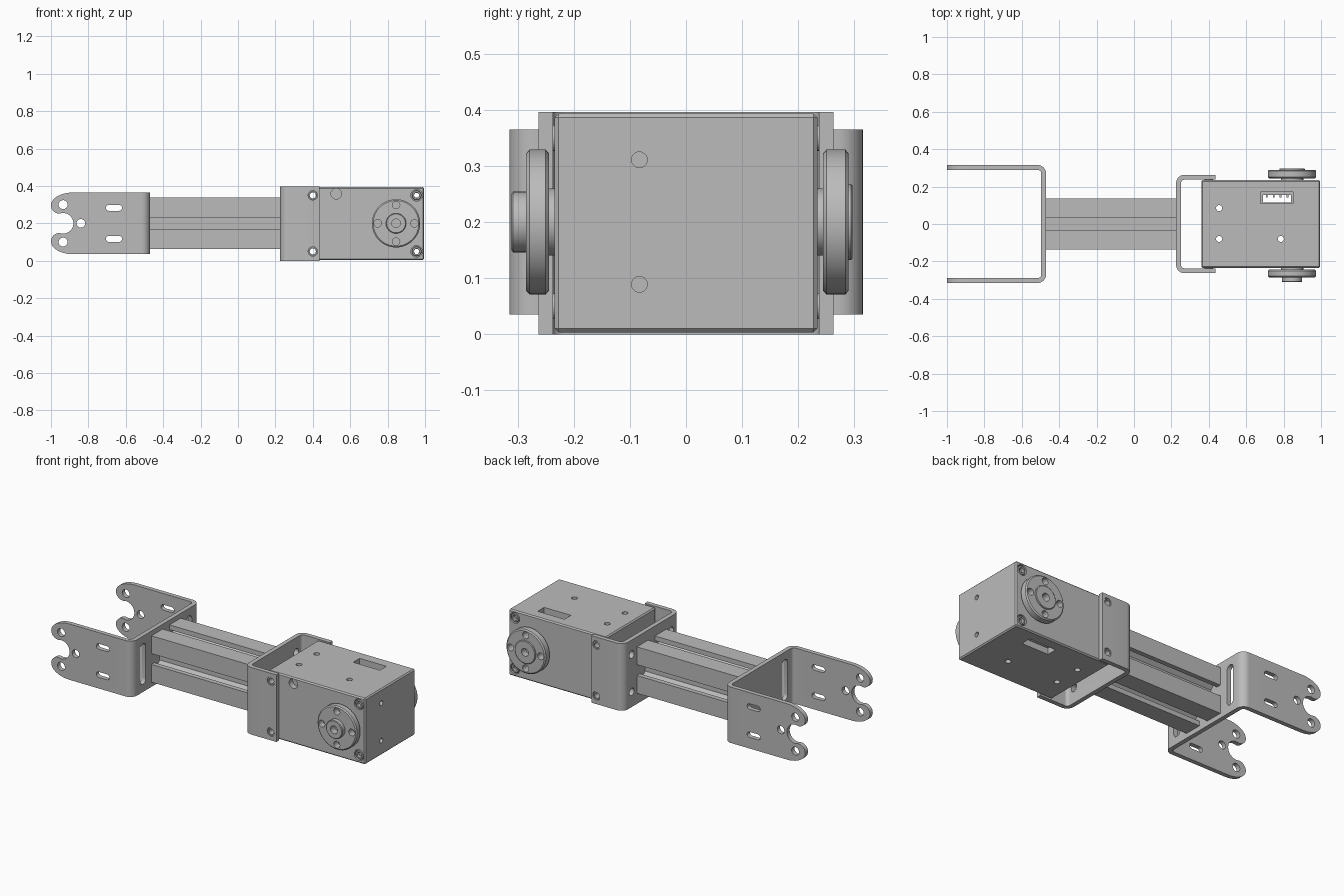
import bpy, bmesh
from math import sin, cos, pi, radians
from mathutils import Matrix, Vector

if "Cube" in bpy.data.objects:
    bpy.data.objects.remove(bpy.data.objects["Cube"], do_unlink=True)

grey = bpy.data.materials.new("plain grey")
grey.use_nodes = True
grey.diffuse_color = (0.5, 0.5, 0.5, 1)
grey.node_tree.nodes["Principled BSDF"].inputs["Base Color"].default_value = (0.5, 0.5, 0.5, 1)

MID = 0.2      # height of the centre line
AXIS = 0.845   # x of the output shaft


def finish(name, bm):
    bmesh.ops.recalc_face_normals(bm, faces=bm.faces[:])
    mesh = bpy.data.meshes.new(name)
    bm.to_mesh(mesh)
    bm.free()
    mesh.materials.append(grey)
    obj = bpy.data.objects.new(name, mesh)
    bpy.context.collection.objects.link(obj)
    return obj


def prism(name, pts, axis, lo, hi):
    """Extrude a 2D outline along x, y or z."""
    place = {"x": lambda p, t: (t, p[0], p[1]),
             "y": lambda p, t: (p[0], t, p[1]),
             "z": lambda p, t: (p[0], p[1], t)}[axis]
    bm = bmesh.new()
    face = bm.faces.new([bm.verts.new(place(p, lo)) for p in pts])
    ext = bmesh.ops.extrude_face_region(bm, geom=[face])["geom"]
    move = Vector(place((0, 0), hi - lo))
    bmesh.ops.translate(bm, verts=[g for g in ext if isinstance(g, bmesh.types.BMVert)], vec=move)
    return finish(name, bm)


def lathe(name, profile, x, z, side, closed=False):
    """Spin (radius, distance) points about a line along y."""
    bm = bmesh.new()
    vs = [bm.verts.new((x + r, side * d, z)) for r, d in profile]
    edges = [bm.edges.new(pair) for pair in zip(vs, vs[1:])]
    if closed:
        edges.append(bm.edges.new((vs[-1], vs[0])))
    bmesh.ops.spin(bm, geom=vs + edges, cent=(x, 0, z), axis=(0, 1, 0),
                   angle=2 * pi, steps=48, use_duplicate=False)
    bmesh.ops.remove_doubles(bm, verts=bm.verts[:], dist=1e-5)
    return finish(name, bm)


def arc(cx, cy, rx, ry, a0, a1, n=10):
    angles = [radians(a0 + (a1 - a0) * i / n) for i in range(n + 1)]
    return [(cx + rx * cos(a), cy + ry * sin(a)) for a in angles]


def circle(cx, cy, r, n=24):
    return arc(cx, cy, r, r, 0, 360 - 360 / n, n - 1)


def rect(x0, x1, y0, y1):
    return [(x0, y0), (x1, y0), (x1, y1), (x0, y1)]


def slot(cx, cy, half, r, upright=False):
    pts = arc(half - r, 0, r, r, -90, 90) + arc(r - half, 0, r, r, 90, 270)
    return [(cx - q, cy + p) if upright else (cx + p, cy + q) for p, q in pts]


def boolean(obj, cutter, op="DIFFERENCE"):
    mod = obj.modifiers.new("cut", "BOOLEAN")
    mod.object, mod.operation, mod.solver = cutter, op, "EXACT"
    bpy.context.view_layer.objects.active = obj
    bpy.ops.object.modifier_apply(modifier=mod.name)
    bpy.data.objects.remove(cutter, do_unlink=True)


def cut(obj, pts, axis, lo, hi):
    boolean(obj, prism("cutter", pts, axis, lo, hi))


def u_outline(web, end, half, t, r):
    """Plan outline of a bent sheet channel."""
    d = 1 if end > web else -1

    def bend(w, h, rad):
        return [(end, h)] + [(w + d * (rad + rad * cos(a)), h - rad + rad * sin(a))
                             for a in [radians(90 + 9 * i) for i in range(11)]]
    outer, inner = bend(web, half, r), bend(web + d * t, half - t, r - t)
    flip = lambda pts: [(x, -y) for x, y in pts]
    return outer + flip(outer[::-1]) + flip(inner) + inner[::-1]


# Forked bracket: bent channel trimmed to a side profile with a shaft notch
fork = prism("fork_bracket", u_outline(-0.47, -1.02, 0.315, 0.026, 0.045), "z", 0, 0.4)
upper = ([(-0.4, 0.365)] + arc(-0.88, 0.297, 0.12, 0.068, 90, 180)
         + arc(-0.955, 0.297, 0.045, 0.045, 190, 265)
         + arc(-0.935, MID, 0.055, 0.055, 110, 4))
side = upper + [(x, 2 * MID - z) for x, z in reversed(upper)]
boolean(fork, prism("trim", side, "y", -0.5, 0.5), "INTERSECT")
for s in (-1, 1):
    cut(fork, circle(-0.935, MID + s * 0.1, 0.024), "y", -0.5, 0.5)
    cut(fork, slot(-0.663, MID + s * 0.083, 0.043, 0.016), "y", -0.5, 0.5)
    cut(fork, slot(s * 0.215, MID, 0.12, 0.025, True), "x", -0.55, -0.4)
cut(fork, circle(-0.84, MID, 0.023), "y", -0.5, 0.5)

# Slotted extrusion beam: one side of the section turned four times
h = 0.137
left = [(-h, h), (-0.032, h), (-0.032, h - 0.028), (-0.075, h - 0.028), (-0.075, 0.1), (-0.035, 0.06)]
quarter = left + [(-x, y) for x, y in reversed(left[1:])]
section = []
for k in range(4):
    turn = Matrix.Rotation(-k * pi / 2, 2)
    section += [tuple(turn @ Vector(p) + Vector((0, MID))) for p in quarter]
beam = prism("extrusion_beam", section, "x", -0.472, 0.228)

# Channel bracket that holds the motor
channel = prism("motor_bracket", u_outline(0.225, 0.435, 0.263, 0.026, 0.045), "z", 0, 0.396)
for s in (-1, 1):
    cut(channel, circle(0.4, MID + s * 0.15, 0.025), "y", -0.5, 0.5)
    for t in (-1, 1):
        cut(channel, circle(s * 0.185, MID + t * 0.11, 0.022), "x", 0.2, 0.3)

# Motor body with chamfered edges
body = prism("motor_body", rect(0.36, 0.995, -0.234, 0.234), "z", 0.003, 0.393)
bev = body.modifiers.new("chamfer", "BEVEL")
bev.width, bev.segments = 0.007, 1
bpy.context.view_layer.objects.active = body
bpy.ops.object.modifier_apply(modifier=bev.name)

# Mounting holes and screw recesses in the body
for s in (-1, 1):
    z = MID + s * 0.15
    cut(body, circle(0.4, z, 0.016), "y", -0.5, 0.5)
    cut(body, circle(0.955, z, 0.015, 6), "y", -0.5, 0.5)
    for lo, hi in ((-0.3, -0.214), (0.214, 0.3)):
        cut(body, circle(0.955, z, 0.031), "y", lo, hi)
    cut(body, circle(-0.083, MID + s * 0.111, 0.014), "x", 0.9, 1.1)
cut(body, circle(0.525, 0.358, 0.028), "y", -0.3, -0.2)
for x, y in ((0.455, 0.085), (0.455, -0.08), (0.785, -0.08)):
    cut(body, circle(x, y, 0.016), "z", -0.1, 0.5)

# Cable sockets, top and bottom, with contact pins
cut(body, rect(0.69, 0.84, 0.115, 0.155), "z", -0.1, 0.5)
for lo, hi in ((-0.1, 0.04), (0.356, 0.5)):
    cut(body, rect(0.675, 0.85, 0.11, 0.17), "z", lo, hi)
for i in range(4):
    x = 0.71 + i * 0.037
    prism("socket_pin", rect(x - 0.005, x + 0.005, 0.142, 0.157), "z", 0.03, 0.366)

# Hollow screws on both sides
for s in (-1, 1):
    for z in (MID - 0.15, MID + 0.15):
        lathe("bracket_screw", [(0.016, 0.234), (0.023, 0.234), (0.023, 0.26), (0.016, 0.26)],
              0.4, z, s, True)
        lathe("case_screw", [(0.015, 0.213), (0.026, 0.213), (0.026, 0.229), (0.023, 0.232), (0.015, 0.232)],
              0.955, z, s, True)

# Output discs: a tall hub in front, a low hub behind
for name, s, face, hub, tip in (("front_disc", -1, 0.285, 0.054, 0.311),
                                ("back_disc", 1, 0.29, 0.068, 0.297)):
    disc = lathe(name, [(0, 0.225), (0.06, 0.225), (0.06, 0.244), (0.122, 0.244), (0.129, 0.25),
                        (0.129, face - 0.006), (0.122, face), (hub, face), (hub, tip - 0.003),
                        (hub - 0.004, tip), (0, tip)], AXIS, MID, s)
    for dx, dz in ((1, 0), (-1, 0), (0, 1), (0, -1)):
        lo, hi = sorted((s * 0.24, s * 0.35))
        cut(disc, circle(AXIS + dx * 0.098, MID + dz * 0.098, 0.02), "y", lo, hi)
    lo, hi = sorted((s * (tip - 0.04), s * 0.35))
    cut(disc, circle(AXIS, MID, 0.023), "y", lo, hi)

# Smooth round surfaces, keep edges sharp
for obj in bpy.context.collection.objects:
    if obj.type == "MESH":
        obj.data.shade_smooth()
        obj.data.set_sharp_from_angle(angle=radians(30))
